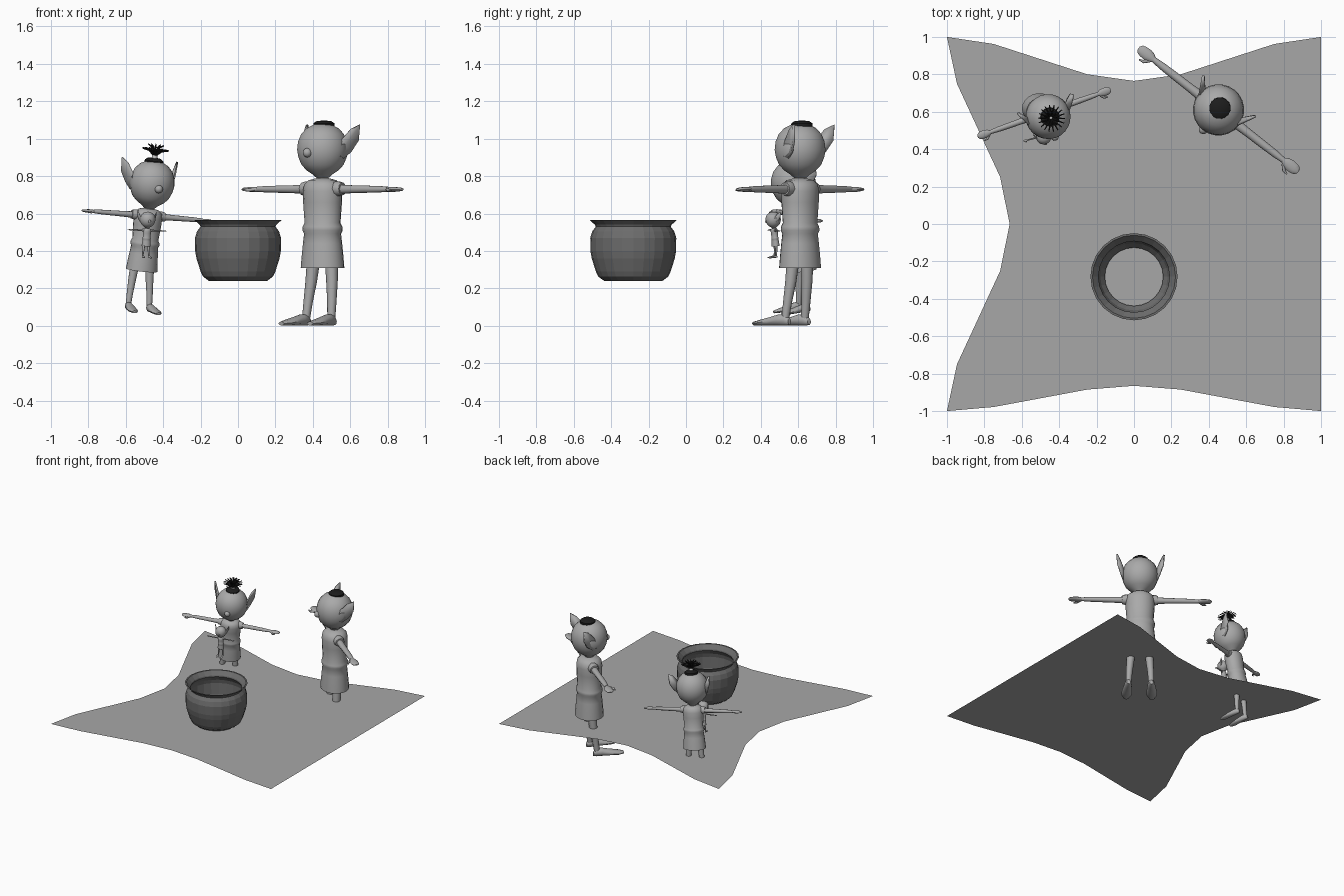
import bpy, bmesh, math
from mathutils import Matrix, Vector

if "Cube" in bpy.data.objects:
    bpy.data.objects.remove(bpy.data.objects["Cube"])


def material(name, v):
    m = bpy.data.materials.new(name)
    m.diffuse_color = (v, v, v, 1)
    m.use_nodes = True
    m.node_tree.nodes["Principled BSDF"].inputs["Base Color"].default_value = m.diffuse_color
    return m


BODY = material("body grey", 0.40)
SHEET = material("ground grey", 0.39)
POT = material("dark pot grey", 0.15)
HAIR = material("black hair", 0.012)
TIE = material("pale tie", 0.70)


def finish(name, bm, mat, matrix=Matrix(), smooth=True):
    bmesh.ops.recalc_face_normals(bm, faces=bm.faces)
    me = bpy.data.meshes.new(name)
    bm.to_mesh(me)
    bm.free()
    me.materials.append(mat)
    ob = bpy.data.objects.new(name, me)
    bpy.context.collection.objects.link(ob)
    ob.matrix_world = matrix
    if smooth:
        bpy.ops.object.select_all(action='DESELECT')
        ob.select_set(True)
        bpy.context.view_layer.objects.active = ob
        bpy.ops.object.shade_smooth_by_angle(angle=math.radians(50))
    return ob


def loft(bm, rings, caps=True):
    """Skin a list of equal rings of points."""
    vs = [[bm.verts.new(p) for p in r] for r in rings]
    n = len(vs[0])
    for a, b in zip(vs, vs[1:]):
        for i in range(n):
            j = (i + 1) % n
            bm.faces.new((a[i], a[j], b[j], b[i]))
    if caps:
        bm.faces.new(vs[0])
        bm.faces.new(vs[-1])


def lathe(profile, n=20, sx=1, sy=1, dy=0, caps=True):
    bm = bmesh.new()
    loft(bm, [[(r * sx * math.cos(2 * math.pi * i / n),
                r * sy * math.sin(2 * math.pi * i / n) + dy, z) for i in range(n)]
              for r, z in profile], caps)
    return bm


def tube(bm, path, radii, n=10):
    """Tapered tube; each radius is a (width, height) pair."""
    pts = [Vector(p) for p in path]
    d = (pts[-1] - pts[0]).normalized()
    up = Vector((0, 1, 0)) if abs(d.z) > 0.8 else Vector((0, 0, 1))
    side = d.cross(up).normalized()
    up = side.cross(d)
    loft(bm, [[p + side * w * math.cos(2 * math.pi * i / n) + up * h * math.sin(2 * math.pi * i / n)
               for i in range(n)] for p, (w, h) in zip(pts, radii)])


def figure(prefix, matrix, scale, head_scale, hair=None):
    """Standing figure in a dress, arms out, facing local -y."""
    body = matrix @ Matrix.Scale(scale, 4)
    # Dress with belt bulge and flared skirt
    finish(prefix + "_dress", lathe(
        [(.03, .79), (.075, .778), (.1, .755), (.106, .72), (.105, .66), (.097, .55),
         (.107, .53), (.109, .51), (.1, .492), (.106, .44), (.113, .37), (.118, .31)],
        20, 1.04, .9), BODY, body)
    for s, side in ((-1, "left"), (1, "right")):
        # Sleeve, arm, hand and thumb
        bm = bmesh.new()
        tube(bm, [(s * .07, 0, .73), (s * .11, 0, .733), (s * .135, 0, .732)],
             [(.04, .04), (.04, .04), (.034, .034)])
        finish(f"{prefix}_{side}_sleeve", bm, BODY, body)
        bm = bmesh.new()
        tube(bm, [(s * x, 0, .73) for x in (.09, .2, .29, .38, .44)],
             [(.027, .027), (.023, .022), (.022, .02), (.02, .018), (.015, .014)])
        finish(f"{prefix}_{side}_arm", bm, BODY, body)
        bm = bmesh.new()
        tube(bm, [(s * x, 0, .729) for x in (.435, .455, .48, .51, .53, .54)],
             [(.014, .013), (.026, .014), (.032, .014), (.03, .011), (.024, .009), (.01, .005)])
        tube(bm, [(s * .45, -.015, .728), (s * .475, -.042, .726), (s * .5, -.048, .725)],
             [(.01, .009), (.009, .009), (.004, .004)], 8)
        finish(f"{prefix}_{side}_hand", bm, BODY, body)
        # Leg and foot
        bm = bmesh.new()
        tube(bm, [(s * .06, 0, .36), (s * .07, -.008, .24), (s * .08, -.022, .13), (s * .086, -.035, .03)],
             [(.036, .036), (.031, .031), (.025, .025), (.021, .021)])
        finish(f"{prefix}_{side}_leg", bm, BODY, body)
        bm = bmesh.new()
        tube(bm, [(s * .086, -.005, .022), (s * .086, -.03, .032), (s * .088, -.07, .031),
                  (s * .092, -.13, .023), (s * .096, -.19, .016), (s * .097, -.235, .012)],
             [(.014, .018), (.025, .032), (.03, .031), (.038, .023), (.04, .016), (.02, .01)])
        finish(f"{prefix}_{side}_foot", bm, BODY, body)

    # Head sits on the neck and has its own scale
    head = matrix @ Matrix.Translation((0, 0, .79 * scale)) @ Matrix.Scale(head_scale, 4) \
        @ Matrix.Translation((0, 0, -.79))
    finish(prefix + "_head", lathe(
        [(.034, .765), (.032, .79), (.052, .808), (.085, .83), (.113, .86), (.13, .9), (.137, .94),
         (.132, .985), (.115, 1.025), (.085, 1.057), (.045, 1.077), (.008, 1.083)], 24), BODY, head)
    bm = bmesh.new()
    bmesh.ops.create_uvsphere(bm, u_segments=10, v_segments=8, radius=.025,
                              matrix=Matrix.Translation((0, -.133, .925)))
    finish(prefix + "_nose", bm, BODY, head)
    # Pointed cupped ears
    rim = [(.122, -.025, .91), (.128, .02, .895), (.148, .06, .93), (.172, .092, .99),
           (.178, .095, 1.075), (.155, .05, 1.05), (.13, .0, .99)]
    for s, side in ((-1, "left"), (1, "right")):
        bm = bmesh.new()
        mid = bm.verts.new((s * .122, .035, .965))
        vs = [bm.verts.new((s * x, y, z)) for x, y, z in rim]
        for i in range(len(vs)):
            bm.faces.new((mid, vs[i], vs[(i + 1) % len(vs)]))
        ear = finish(f"{prefix}_{side}_ear", bm, BODY, head)
        mod = ear.modifiers.new("thickness", 'SOLIDIFY')
        mod.thickness = .012
        mod.offset = 0
    if hair is None:
        return
    # Black hair cap
    finish(prefix + "_hair_cap", lathe(
        [(.045, 1.05), (.058, 1.062), (.057, 1.082), (.04, 1.094), (.008, 1.097)],
        16, dy=.012), HAIR, head)
    if hair == "tuft":
        finish(prefix + "_hair_tie", lathe([(.016, 1.09), (.018, 1.1), (.016, 1.122)], 10, dy=.012),
               TIE, head)
        bm = bmesh.new()
        for count, reach, rise in ((18, .082, .03), (10, .05, .058)):
            for i in range(count):
                a = 2 * math.pi * i / count
                c, q = math.cos(a), math.sin(a)
                tube(bm, [(.01 * c, .012 + .01 * q, 1.115),
                          (reach * .5 * c, .012 + reach * .5 * q, 1.12 + rise * .75),
                          (reach * c, .012 + reach * q, 1.12 + rise)],
                     [(.005, .005), (.006, .006), (.003, .003)], 5)
        finish(prefix + "_hair_tuft", bm, HAIR, head)


def pose(x, y, z, turn, lean=0, roll=0):
    r = math.radians
    return (Matrix.Translation((x, y, z)) @ Matrix.Rotation(r(turn), 4, 'Z')
            @ Matrix.Rotation(r(lean), 4, 'X') @ Matrix.Rotation(r(roll), 4, 'Y'))


# Ground sheet: square with each side drawn inwards
bm = bmesh.new()
outline = []
for k, depth in enumerate((.135, .22, .235, .335)):        # front, right, back, left
    turn = Matrix.Rotation(k * math.pi / 2, 3, 'Z')
    for t, f in ((-1, 0), (-.75, .16), (-.25, .85), (0, 1), (.25, .85), (.75, .16)):
        outline.append(bm.verts.new(turn @ Vector((t, -1 + depth * f, 0))))
bm.faces.new(outline)
bmesh.ops.triangulate(bm, faces=bm.faces)
sheet = finish("ground_sheet", bm, SHEET, Matrix.Translation((0, 0, .232)), False)

# Open cooking pot with flared rim
finish("pot", lathe(
    [(.156, .24), (.187, .263), (.2, .29), (.222, .36), (.229, .40), (.23, .47), (.219, .505),
     (.2, .53), (.205, .54), (.233, .565), (.222, .565), (.193, .535), (.19, .525),
     (.212, .49), (.219, .46), (.213, .37), (.18, .275), (.156, .245)],
    24, caps=False), POT, Matrix.Translation((0, -.282, 0)), False)

figure("tall_figure", pose(.452, .61, 0, -37.8), 1, 1, "cap")
figure("small_figure", pose(-.541, .647, .083, 18.8, 8, 4.5), .70, .88, "tuft")
figure("carried_baby", pose(-.495, .485, .365, 15, 6, 2), .20, .30)
